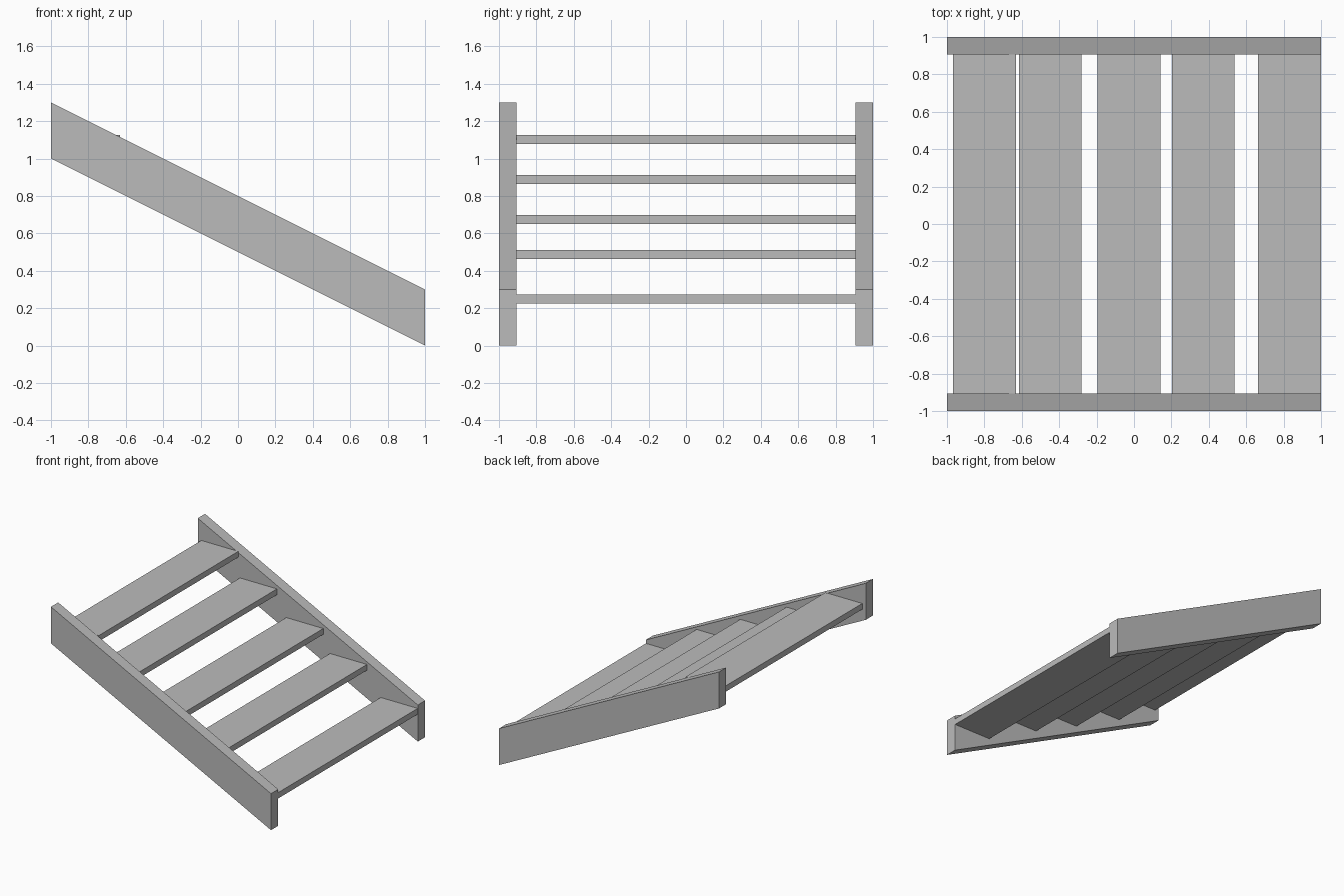
import bpy
import bmesh

cube = bpy.data.objects.get("Cube")
if cube:
    bpy.data.objects.remove(cube, do_unlink=True)

grey = bpy.data.materials.new("plain grey")
grey.use_nodes = True
colour = (0.5, 0.5, 0.5, 1)
grey.diffuse_color = colour
grey.node_tree.nodes["Principled BSDF"].inputs["Base Color"].default_value = colour

INNER = 0.906        # inner face of each side beam
TREAD_DEPTH = 0.336
TREAD_THICK = 0.048


def extrude_profile(name, profile, y0, y1):
    """Extrude an x-z outline along y into a solid."""
    bm = bmesh.new()
    face = bm.faces.new([bm.verts.new((x, y0, z)) for x, z in profile])
    result = bmesh.ops.extrude_face_region(bm, geom=[face])
    moved = [v for v in result["geom"] if isinstance(v, bmesh.types.BMVert)]
    bmesh.ops.translate(bm, verts=moved, vec=(0, y1 - y0, 0))
    bmesh.ops.recalc_face_normals(bm, faces=bm.faces)
    mesh = bpy.data.meshes.new(name)
    bm.to_mesh(mesh)
    bm.free()
    mesh.materials.append(grey)
    obj = bpy.data.objects.new(name, mesh)
    bpy.context.collection.objects.link(obj)
    return obj


# Sloping side beams with upright ends
beam = [(-1, 1), (1, 0), (1, 0.3), (-1, 1.3)]
extrude_profile("front_stringer", beam, -1, -INNER)
extrude_profile("back_stringer", beam, INNER, 1)

# Flat treads, from the top step down: left edge and underside height
steps = [(-0.968, 1.078), (-0.616, 0.864), (-0.195, 0.651), (0.202, 0.462), (0.663, 0.224)]
for i, (x, z) in enumerate(steps, 1):
    x1, z1 = min(x + TREAD_DEPTH, 1), z + TREAD_THICK
    extrude_profile(f"tread_{i}", [(x, z), (x1, z), (x1, z1), (x, z1)], -INNER, INNER)
